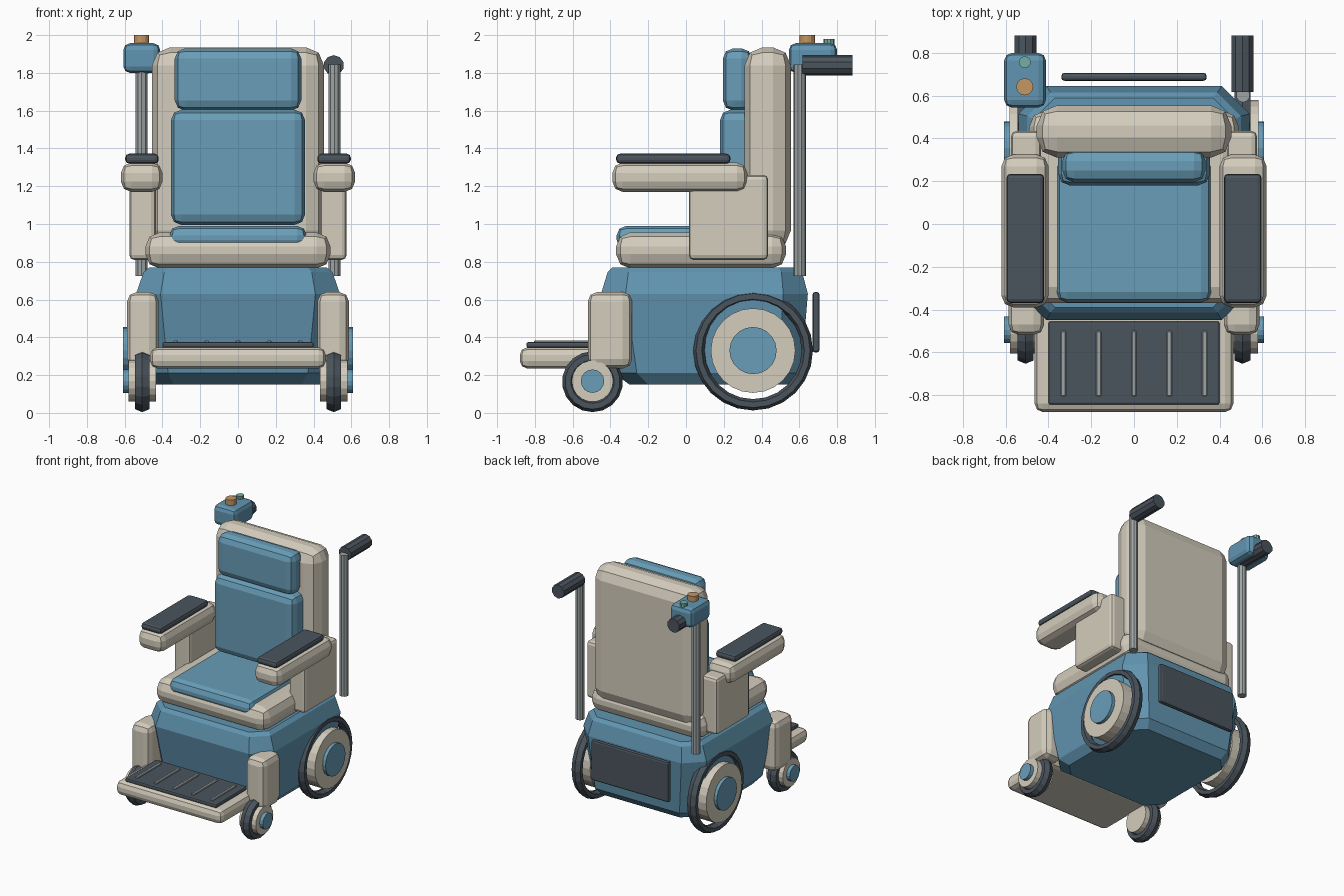
import bpy, bmesh
from math import pi
from mathutils import Matrix, Vector

if "Cube" in bpy.data.objects:
    bpy.data.objects.remove(bpy.data.objects["Cube"])


def mat(name, r, g, b):
    m = bpy.data.materials.new(name)
    m.diffuse_color = (r, g, b, 1)
    m.use_nodes = True
    m.node_tree.nodes["Principled BSDF"].inputs["Base Color"].default_value = m.diffuse_color
    return m


BLUE = mat("blue", 0.12, 0.30, 0.44)
SOFT = mat("light_blue", 0.14, 0.34, 0.48)
CREAM = mat("cream", 0.66, 0.61, 0.51)
DARK = mat("dark", 0.07, 0.09, 0.11)
METAL = mat("metal", 0.34, 0.37, 0.37)
ORANGE = mat("orange", 0.55, 0.31, 0.13)
GREEN = mat("green", 0.18, 0.42, 0.36)


def finish(bm, name, m):
    bmesh.ops.recalc_face_normals(bm, faces=bm.faces)
    me = bpy.data.meshes.new(name)
    bm.to_mesh(me)
    bm.free()
    me.materials.append(m)
    ob = bpy.data.objects.new(name, me)
    bpy.context.collection.objects.link(ob)
    return ob


def box(name, x, y, z, bevel, m, seg=2):
    """Bevelled box from (min, max) ranges."""
    bm = bmesh.new()
    bmesh.ops.create_cube(bm, size=1)
    for v in bm.verts:
        v.co = Vector([(r[0] + r[1]) / 2 + c * (r[1] - r[0]) for r, c in zip((x, y, z), v.co)])
    bmesh.ops.bevel(bm, geom=bm.edges[:], offset=bevel, segments=seg, profile=0.5, affect='EDGES')
    return finish(bm, name, m)


def cyl(name, centre, r, length, axis, m, sides):
    bm = bmesh.new()
    rot = {'X': Matrix.Rotation(pi / 2, 4, 'Y'), 'Y': Matrix.Rotation(pi / 2, 4, 'X'),
           'Z': Matrix.Identity(4)}[axis]
    bmesh.ops.create_cone(bm, cap_ends=True, segments=sides, radius1=r, radius2=r, depth=length,
                          matrix=Matrix.Translation(centre) @ rot)
    return finish(bm, name, m)


def tyre(name, centre, big, small, width, sides):
    bpy.ops.mesh.primitive_torus_add(location=centre, rotation=(0, pi / 2, 0), major_radius=big,
                                     minor_radius=small, major_segments=sides, minor_segments=6)
    ob = bpy.context.object
    ob.name = name
    ob.scale = (1, 1, width / (2 * small * 0.866))
    ob.data.materials.append(DARK)


def loft(name, rings, m):
    """Stack of corner-cut rectangles: (z, half width, y min, y max, cut)."""
    bm = bmesh.new()
    loops = []
    for z, w, a, b, c in rings:
        pts = [(w - c, a), (w, a + c), (w, b - c), (w - c, b),
               (c - w, b), (-w, b - c), (-w, a + c), (c - w, a)]
        loops.append([bm.verts.new((px, py, z)) for px, py in pts])
    for lo, hi in zip(loops, loops[1:]):
        for i in range(8):
            j = (i + 1) % 8
            bm.faces.new((lo[i], lo[j], hi[j], hi[i]))
    bm.faces.new(loops[0])
    bm.faces.new(loops[-1])
    return finish(bm, name, m)


def side(s, a, b):
    return tuple(sorted((s * a, s * b)))


# Powered base and rear panel
loft("base_body", [(0.15, 0.44, -0.30, 0.56, 0.10), (0.21, 0.49, -0.38, 0.61, 0.12),
                   (0.63, 0.54, -0.45, 0.645, 0.13), (0.745, 0.50, -0.415, 0.615, 0.11),
                   (0.77, 0.47, -0.39, 0.59, 0.10)], BLUE)
box("rear_panel", (-0.34, 0.34), (0.67, 0.707), (0.32, 0.64), 0.014, DARK)

# Seat and backrest
box("seat_base", (-0.49, 0.49), (-0.37, 0.53), (0.765, 0.955), 0.075, CREAM)
box("seat_cushion", (-0.363, 0.363), (-0.367, 0.32), (0.865, 0.99), 0.05, SOFT)
box("backrest_shell", (-0.455, 0.455), (0.31, 0.555), (0.87, 1.935), 0.095, CREAM)
box("back_cushion", (-0.355, 0.355), (0.18, 0.38), (0.995, 1.605), 0.055, SOFT)
box("head_cushion", (-0.335, 0.335), (0.195, 0.35), (1.6, 1.93), 0.055, SOFT)

# Footrest with grip strips
box("footrest", (-0.465, 0.465), (-0.88, -0.38), (0.235, 0.347), 0.04, CREAM)
box("footrest_mat", (-0.4, 0.4), (-0.845, -0.455), (0.345, 0.375), 0.01, DARK)
for i in range(5):
    x = (i - 2) * 0.165
    box("grip_strip", (x - 0.012, x + 0.012), (-0.805, -0.5), (0.37, 0.384), 0.004, METAL, 1)

for s in (-1, 1):
    # Armrests
    box("arm_support", side(s, 0.435, 0.575), (0.015, 0.435), (0.81, 1.26), 0.025, CREAM)
    box("armrest", side(s, 0.4, 0.62), (-0.39, 0.325), (1.17, 1.325), 0.055, CREAM)
    box("arm_pad", side(s, 0.42, 0.597), (-0.37, 0.235), (1.32, 1.372), 0.02, DARK)

    # Front fenders
    box("front_fender", side(s, 0.42, 0.587), (-0.52, -0.285), (0.235, 0.64), 0.05, CREAM)

    # Rear wheels
    tyre("rear_tyre", (s * 0.507, 0.355, 0.33), 0.287, 0.03, 0.075, 24)
    cyl("rear_hub", (s * 0.51, 0.355, 0.33), 0.224, 0.145, 'X', CREAM, 24)
    cyl("rear_hub_cap", (s * 0.56, 0.355, 0.33), 0.125, 0.095, 'X', SOFT, 20)

    # Caster wheels
    tyre("caster_tyre", (s * 0.507, -0.495, 0.165), 0.13, 0.031, 0.075, 18)
    cyl("caster_hub", (s * 0.507, -0.495, 0.168), 0.11, 0.145, 'X', CREAM, 18)
    cyl("caster_cap", (s * 0.56, -0.495, 0.168), 0.062, 0.095, 'X', SOFT, 16)

    # Push handles
    cyl("handle_post", (s * 0.51, 0.602, 1.285), 0.033, 1.12, 'Z', METAL, 10)
    cyl("handle_grip", (s * 0.507, 0.75, 1.84), 0.054, 0.265, 'Y', DARK, 10)

# Attendant control box
box("control_box", (-0.607, -0.412), (0.545, 0.8), (1.8, 1.957), 0.035, BLUE)
cyl("control_knob", (-0.511, 0.642, 1.97), 0.04, 0.06, 'Z', ORANGE, 12)
cyl("control_button", (-0.511, 0.757, 1.963), 0.028, 0.035, 'Z', GREEN, 10)
